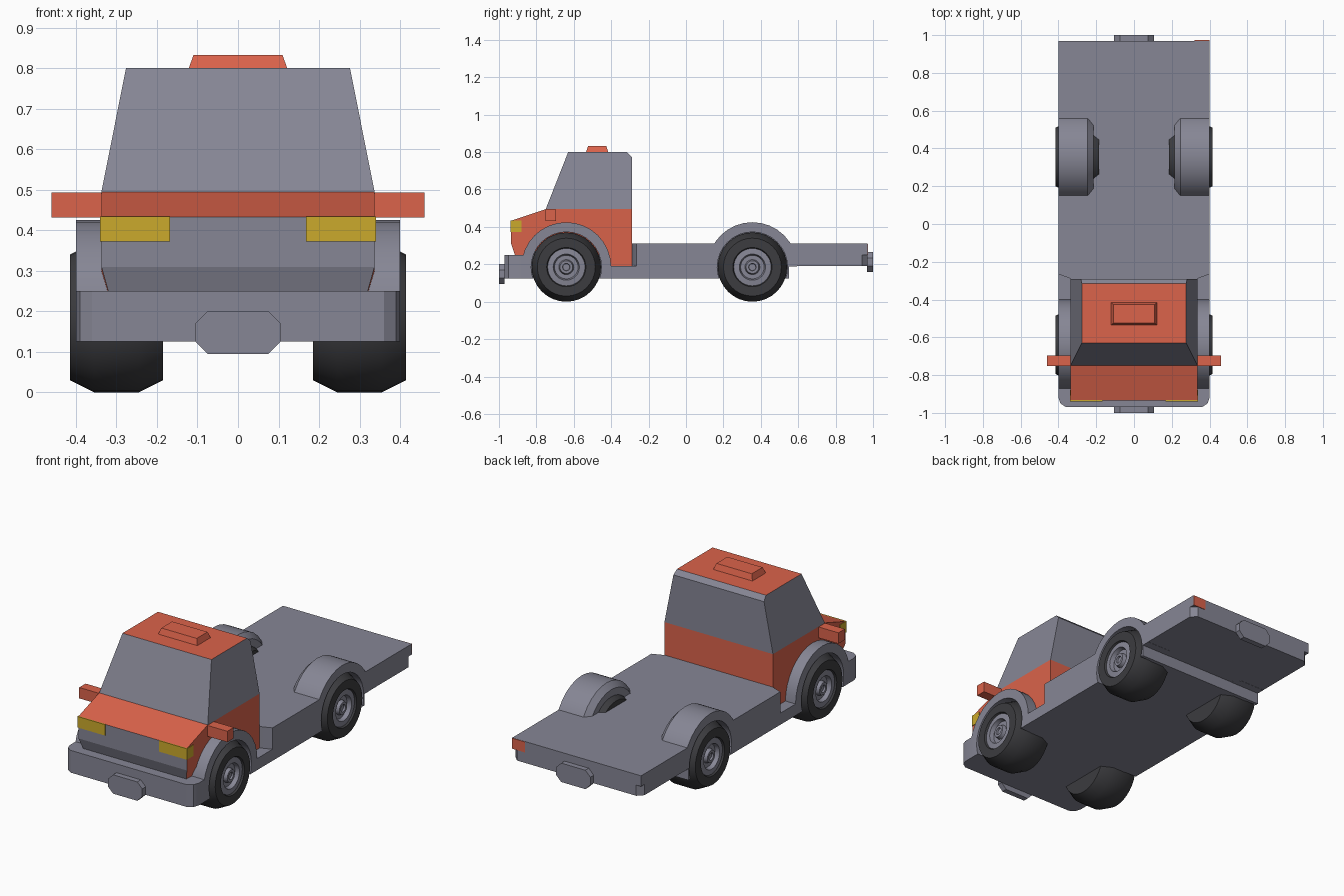
import bpy, bmesh, math
from mathutils import Vector

cube = bpy.data.objects.get("Cube")
if cube:
    bpy.data.objects.remove(cube, do_unlink=True)


def material(name, rgb):
    m = bpy.data.materials.new(name)
    m.use_nodes = True
    m.diffuse_color = (*rgb, 1)
    m.node_tree.nodes["Principled BSDF"].inputs["Base Color"].default_value = (*rgb, 1)
    return m


GREY = material("blue_grey", (0.24, 0.24, 0.30))
ORANGE = material("orange_paint", (0.71, 0.125, 0.07))
YELLOW = material("headlight_yellow", (0.60, 0.40, 0.025))
RUBBER = material("black_rubber", (0.045, 0.045, 0.05))

AXLES = {"front": -0.64, "rear": 0.355}
HUB_Z = 0.185
SIDES = {"left": 1, "right": -1}


def finish(bm, name, *mats):
    """Turn a bmesh into a linked object with outward normals."""
    bmesh.ops.recalc_face_normals(bm, faces=bm.faces)
    mesh = bpy.data.meshes.new(name)
    bm.to_mesh(mesh)
    bm.free()
    ob = bpy.data.objects.new(name, mesh)
    bpy.context.collection.objects.link(ob)
    for m in mats:
        mesh.materials.append(m)
    return ob


def prism(name, pts, axis, lo, hi, *mats):
    """Extrude an outline: (y, z) points along x, (x, z) along y, (x, y) along z."""
    bm = bmesh.new()
    place = {"x": lambda a, b, t: (t, a, b),
             "y": lambda a, b, t: (a, t, b),
             "z": lambda a, b, t: (a, b, t)}[axis]
    rings = [[bm.verts.new(place(a, b, t)) for a, b in pts] for t in (lo, hi)]
    for ring in rings:
        bm.faces.new(ring)
    for i in range(len(pts)):
        j = (i + 1) % len(pts)
        bm.faces.new((rings[0][i], rings[0][j], rings[1][j], rings[1][i]))
    return finish(bm, name, *mats)


def box(name, x, y, z, mat):
    return prism(name, [(x[0], y[0]), (x[1], y[0]), (x[1], y[1]), (x[0], y[1])],
                 "z", z[0], z[1], mat)


def mirrored(half):
    """Complete an outline given by its +x half."""
    return half + [(-x, y) for x, y in reversed(half)]


def lathe(bm, profile, y, side, steps):
    """Spin (x, radius) points round a wheel axis at y."""
    rings = []
    for x, r in profile:
        rings.append([bm.verts.new((side * x, y + r * math.cos(a), HUB_Z + r * math.sin(a)))
                      for a in (2 * math.pi * i / steps for i in range(steps))])
    for p, q in zip(rings, rings[1:]):
        for i in range(steps):
            j = (i + 1) % steps
            bm.faces.new((p[i], p[j], q[j], q[i]))
    bm.faces.new(rings[0])
    bm.faces.new(rings[-1])


def activate(ob):
    bpy.ops.object.select_all(action="DESELECT")
    ob.select_set(True)
    bpy.context.view_layer.objects.active = ob


def smooth(ob, degrees=32):
    activate(ob)
    bpy.ops.object.shade_smooth_by_angle(angle=math.radians(degrees))


# Chassis: bumper, sill and flat bed
chassis = [
    prism("front_bumper", mirrored([(0.40, -0.64), (0.40, -0.92), (0.39, -0.95), (0.36, -0.97)]),
          "z", 0.125, 0.25, GREY),
    box("chassis_sill", (-0.40, 0.40), (-0.64, 0.55), (0.125, 0.19), GREY),
    prism("bed_lower", mirrored([(0.335, -0.29), (0.40, -0.265), (0.40, 0.94), (0.37, 0.97)]),
          "z", 0.19, 0.25, GREY),
    prism("bed_deck", mirrored([(0.335, -0.29), (0.40, -0.265), (0.40, 0.97)]),
          "z", 0.25, 0.31, GREY),
]

# Fenders: half discs with a chamfered inner edge
for end, y in AXLES.items():
    for side, s in SIDES.items():
        bm = bmesh.new()
        lathe(bm, [(0.215, 0.21), (0.245, 0.24), (0.40, 0.24)], y, s, 32)
        bmesh.ops.recalc_face_normals(bm, faces=bm.faces)
        bmesh.ops.bisect_plane(bm, geom=bm.verts[:] + bm.edges[:] + bm.faces[:],
                               plane_co=(0, 0, HUB_Z + 0.004), plane_no=(0, 0, -1),
                               clear_outer=True)
        bmesh.ops.holes_fill(bm, edges=[e for e in bm.edges if e.is_boundary])
        chassis.append(finish(bm, f"{end}_{side}_fender", GREY))

# Wheel wells
bm = bmesh.new()
for y in AXLES.values():
    for s in SIDES.values():
        lathe(bm, [(0.33, 0.188), (0.5, 0.188)], y, s, 32)
cutter = finish(bm, "wheel_well_cutter", GREY)
cutter.hide_render = True
for ob in chassis:
    mod = ob.modifiers.new("wheel_wells", "BOOLEAN")
    mod.operation = "DIFFERENCE"
    mod.solver = "EXACT"
    mod.object = cutter
    activate(ob)
    bpy.ops.object.modifier_apply(modifier=mod.name)
    smooth(ob)
bpy.data.objects.remove(cutter, do_unlink=True)

# Wheels: tyre and stepped rim in one turned shape
WHEEL = [(0.185, 0.155), (0.245, 0.185), (0.355, 0.185), (0.415, 0.155), (0.415, 0.105),
         (0.405, 0.10), (0.408, 0.07), (0.385, 0.063), (0.385, 0.04), (0.405, 0.034),
         (0.405, 0.02), (0.395, 0.018)]
for end, y in AXLES.items():
    for side, s in SIDES.items():
        bm = bmesh.new()
        lathe(bm, WHEEL, y, s, 32)
        for f in bm.faces:
            c = f.calc_center_median()
            radius = math.hypot(c.y - y, c.z - HUB_Z)
            f.material_index = int(radius < 0.102 and abs(c.x) > 0.3)
        smooth(finish(bm, f"{end}_{side}_wheel", RUBBER, GREY))

# Lower cab: painted body with a grey front panel
cab = prism("cab_body", [(-0.915, 0.25), (-0.935, 0.31), (-0.935, 0.433), (-0.75, 0.495),
                         (-0.29, 0.495), (-0.29, 0.19), (-0.42, 0.19), (-0.42, 0.25)],
            "x", -0.337, 0.337, ORANGE, GREY)
for v in cab.data.vertices:
    if v.co.z < 0.3 and v.co.y < -0.9:
        v.co.x *= 0.95
cab.data.update()
for p in cab.data.polygons:
    p.material_index = int(p.normal.y < -0.8)

# Upper cab: glass all round below a painted roof
glass = prism("cab_windows_and_roof", [(-0.75, 0.495), (-0.63, 0.80), (-0.315, 0.80),
                                       (-0.29, 0.775), (-0.29, 0.495)],
              "x", -0.337, 0.337, GREY, ORANGE)
for v in glass.data.vertices:
    v.co.x *= 1 - 0.18 * (v.co.z - 0.495) / 0.305
glass.data.update()
for p in glass.data.polygons:
    p.material_index = int(p.normal.z > 0.9)

# Roof beacon
beacon = box("roof_beacon", (-0.122, 0.122), (-0.535, -0.415), (0.798, 0.833), ORANGE)
for v in beacon.data.vertices:
    if v.co.z > 0.82:
        v.co.x *= 0.9
        v.co.y = -0.475 + (v.co.y + 0.475) * 0.8

# Headlights and side mirrors
for side, s in SIDES.items():
    box(f"{side}_headlight", (s * 0.168, s * 0.34), (-0.939, -0.88), (0.372, 0.434), YELLOW)
    box(f"{side}_mirror", (s * 0.33, s * 0.46), (-0.752, -0.695), (0.432, 0.493), ORANGE)

# Octagonal hitch plates at both ends
for name, y, z in (("front_plate", -0.985, 0.148), ("rear_plate", 0.985, 0.213)):
    half = [(0.075, z - 0.053), (0.106, z - 0.022), (0.106, z + 0.022), (0.075, z + 0.053)]
    prism(name, mirrored(half), "y", y - 0.016, y + 0.015, GREY)

# Tail lamp plate on one rear corner
box("left_tail_lamp", (0.32, 0.40), (0.968, 0.973), (0.25, 0.309), ORANGE)
